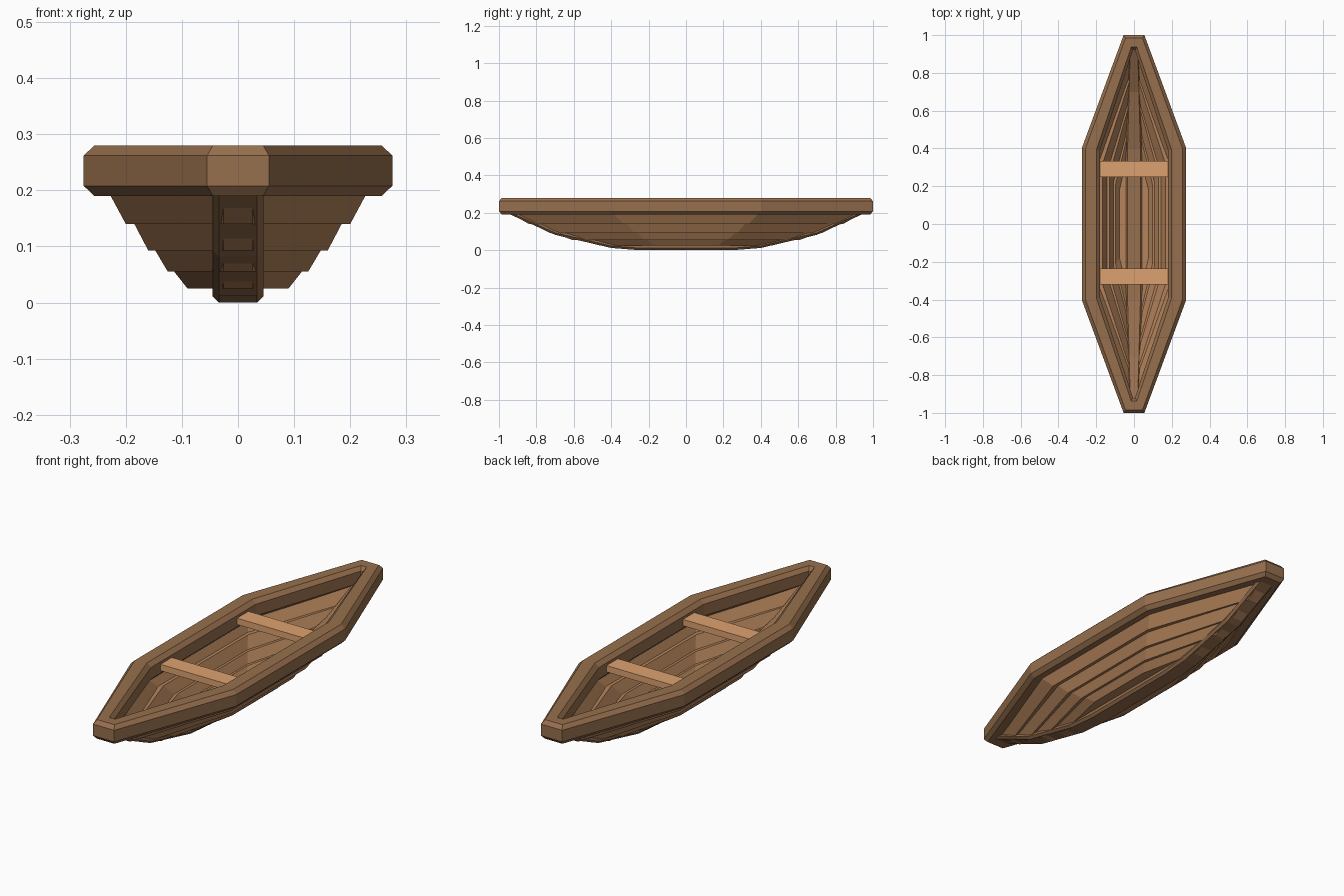
import bpy, bmesh

if "Cube" in bpy.data.objects:
    bpy.data.objects.remove(bpy.data.objects["Cube"])


def material(name, rgb):
    m = bpy.data.materials.new(name)
    m.diffuse_color = (*rgb, 1)
    m.use_nodes = True
    m.node_tree.nodes["Principled BSDF"].inputs["Base Color"].default_value = m.diffuse_color
    return m


DARK = material("dark wood", (0.31, 0.16, 0.075))
PLANK = material("plank wood", (0.46, 0.23, 0.105))
LIGHT = material("light wood", (0.72, 0.36, 0.16))


def finish(name, bm, mat):
    bmesh.ops.recalc_face_normals(bm, faces=bm.faces)
    me = bpy.data.meshes.new(name)
    bm.to_mesh(me)
    bm.free()
    ob = bpy.data.objects.new(name, me)
    me.materials.append(mat)
    bpy.context.collection.objects.link(ob)
    return ob


def bridge(bm, rows, closed):
    """Join rows of verts with quads; each row is a closed loop."""
    pairs = list(zip(rows, rows[1:])) + ([(rows[-1], rows[0])] if closed else [])
    for a, b in pairs:
        for i in range(len(a)):
            j = (i + 1) % len(a)
            bm.faces.new((a[i], a[j], b[j], b[i]))
    if not closed:
        bm.faces.new(rows[0])
        bm.faces.new(rows[-1])


def boat_ring(name, outlines, mat, closed=True):
    """Loft boat-shaped outlines given as (mid x, mid y, end x, end y, z)."""
    bm = bmesh.new()
    rows = []
    for xm, ym, xe, ye, z in outlines:
        half = [(xe, ye), (xm, ym), (xm, -ym), (xe, -ye)]
        plan = half + [(-x, -y) for x, y in half]
        rows.append([bm.verts.new((x, y, z)) for x, y in plan])
    bridge(bm, rows, closed)
    return finish(name, bm, mat)


# Gunwale: chamfered section between the outer and inner outlines
def rim(t, z):
    out, inn = (0.275, 0.405, 0.055, 1.0), (0.18, 0.39, 0.005, 0.92)
    return tuple(o + (i - o) * t for o, i in zip(out, inn)) + (z,)


boat_ring("gunwale", [rim(t, z) for t, z in (
    (0, 0.208), (0, 0.262), (0.2, 0.28), (0.8, 0.28),
    (1, 0.262), (1, 0.208), (0.8, 0.19), (0.2, 0.19))], DARK)

# Lapped planks: (bottom, top) outlines as mid x, mid y, end y, z
strakes = [
    ((0.200, 0.335, 0.84, 0.140), (0.235, 0.395, 0.955, 0.205)),
    ((0.160, 0.275, 0.73, 0.093), (0.190, 0.325, 0.84, 0.150)),
    ((0.125, 0.225, 0.61, 0.055), (0.153, 0.270, 0.73, 0.102)),
    ((0.090, 0.170, 0.46, 0.025), (0.120, 0.220, 0.61, 0.063)),
]
T = 0.022
for n, (b, t) in enumerate(strakes, 1):
    outer = [(x, y, 0.026, e, z) for x, y, e, z in (b, t)]
    inner = [(x - T, y - 0.01, 0.008, e - 0.035, z) for x, y, e, z in (t, b)]
    boat_ring(f"plank_{n}", outer + inner, PLANK)

# Bottom boards
boat_ring("floor", [(0.09, 0.17, 0.02, 0.45, 0.025),
                    (0.09, 0.17, 0.02, 0.45, 0.037)], PLANK, closed=False)

# Keel and stems: chamfered bar swept along the bottom curve
bm = bmesh.new()
half_path = [(0.25, 0.0), (0.40, 0.012), (0.70, 0.082), (0.96, 0.2)]
path = [(-y, z) for y, z in reversed(half_path)] + half_path
W, H, C = 0.045, 0.045, 0.011
section = [(W - C, 0), (W, C), (W, H - C), (W - C, H)]
section += [(-x, z) for x, z in reversed(section)]
rows = []
for y, z in path:
    # the bar narrows on its inner side toward the ends
    k = 1 - 0.45 * max(0, (abs(y) - 0.4) / 0.56)
    rows.append([bm.verts.new((x * (k if h > H / 2 else 1), y, z + h))
                 for x, h in section])
bridge(bm, rows, False)
finish("keel", bm, DARK)

# Seats
for name, y in (("front_seat", -0.277), ("rear_seat", 0.292)):
    bm = bmesh.new()
    bmesh.ops.create_cube(bm, size=1)
    bmesh.ops.scale(bm, vec=(0.364, 0.085, 0.03), verts=bm.verts)
    bmesh.ops.translate(bm, vec=(0, y, 0.235), verts=bm.verts)
    finish(name, bm, LIGHT)
